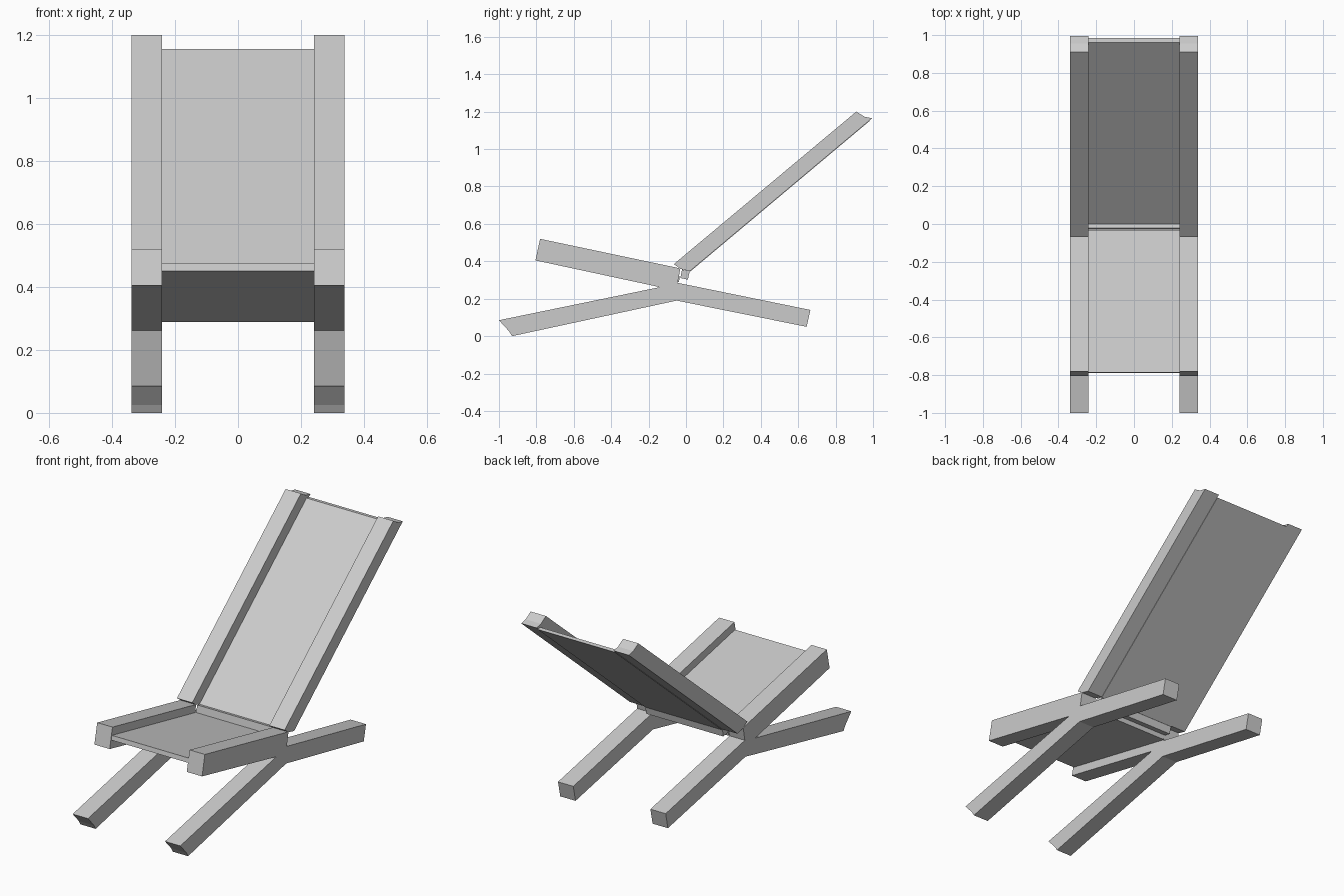
import bpy
import bmesh

cube = bpy.data.objects.get("Cube")
if cube:
    bpy.data.objects.remove(cube)

GREY = (0.6, 0.6, 0.6, 1.0)
material = bpy.data.materials.new("light_grey")
material.use_nodes = True
material.diffuse_color = GREY
material.node_tree.nodes["Principled BSDF"].inputs["Base Color"].default_value = GREY


def extrude_profile(name, profile, x_min, x_max):
    """Build a flat-sided part from a (y, z) outline extruded along x."""
    bm = bmesh.new()
    face = bm.faces.new([bm.verts.new((x_min, y, z)) for y, z in profile])
    extruded = bmesh.ops.extrude_face_region(bm, geom=[face])
    verts = [v for v in extruded["geom"] if isinstance(v, bmesh.types.BMVert)]
    bmesh.ops.translate(bm, verts=verts, vec=(x_max - x_min, 0, 0))
    bmesh.ops.recalc_face_normals(bm, faces=bm.faces)
    mesh = bpy.data.meshes.new(name)
    bm.to_mesh(mesh)
    bm.free()
    mesh.materials.append(material)
    obj = bpy.data.objects.new(name, mesh)
    bpy.context.collection.objects.link(obj)
    return obj


INNER, OUTER = 0.242, 0.338

# Crossed side frame: seat rail, rear leg and front leg in one outline
side_frame = [
    (-0.78, 0.52), (-0.03, 0.362), (-0.045, 0.285), (0.665, 0.14),
    (0.645, 0.05), (-0.05, 0.19), (-0.93, 0), (-0.945, 0.025),
    (-1, 0.085), (-0.14, 0.262), (-0.805, 0.405),
]

# Reclined rail with slightly bevelled ends
back_rail = [
    (-0.065, 0.385), (0.91, 1.2), (0.955, 1.173),
    (0.995, 1.165), (0.02, 0.347), (-0.03, 0.36),
]

for side, x_min, x_max in (("left", INNER, OUTER), ("right", -OUTER, -INNER)):
    extrude_profile(side + "_side_frame", side_frame, x_min, x_max)
    extrude_profile(side + "_back_rail", back_rail, x_min, x_max)

# Seat panel sunk between the seat rails
extrude_profile("seat_panel", [
    (-0.785, 0.475), (-0.033, 0.318), (-0.038, 0.288), (-0.79, 0.45),
], -INNER, INNER)

# Backrest panel set near the rear of the rails
extrude_profile("back_panel", [
    (0, 0.352), (0.96, 1.155), (0.984, 1.152), (0.02, 0.343),
], -INNER, INNER)

# Crossbar joining the backrest to the seat
extrude_profile("crossbar", [
    (-0.021, 0.356), (0.02, 0.347), (0.01, 0.302), (-0.03, 0.311),
], -INNER, INNER)
